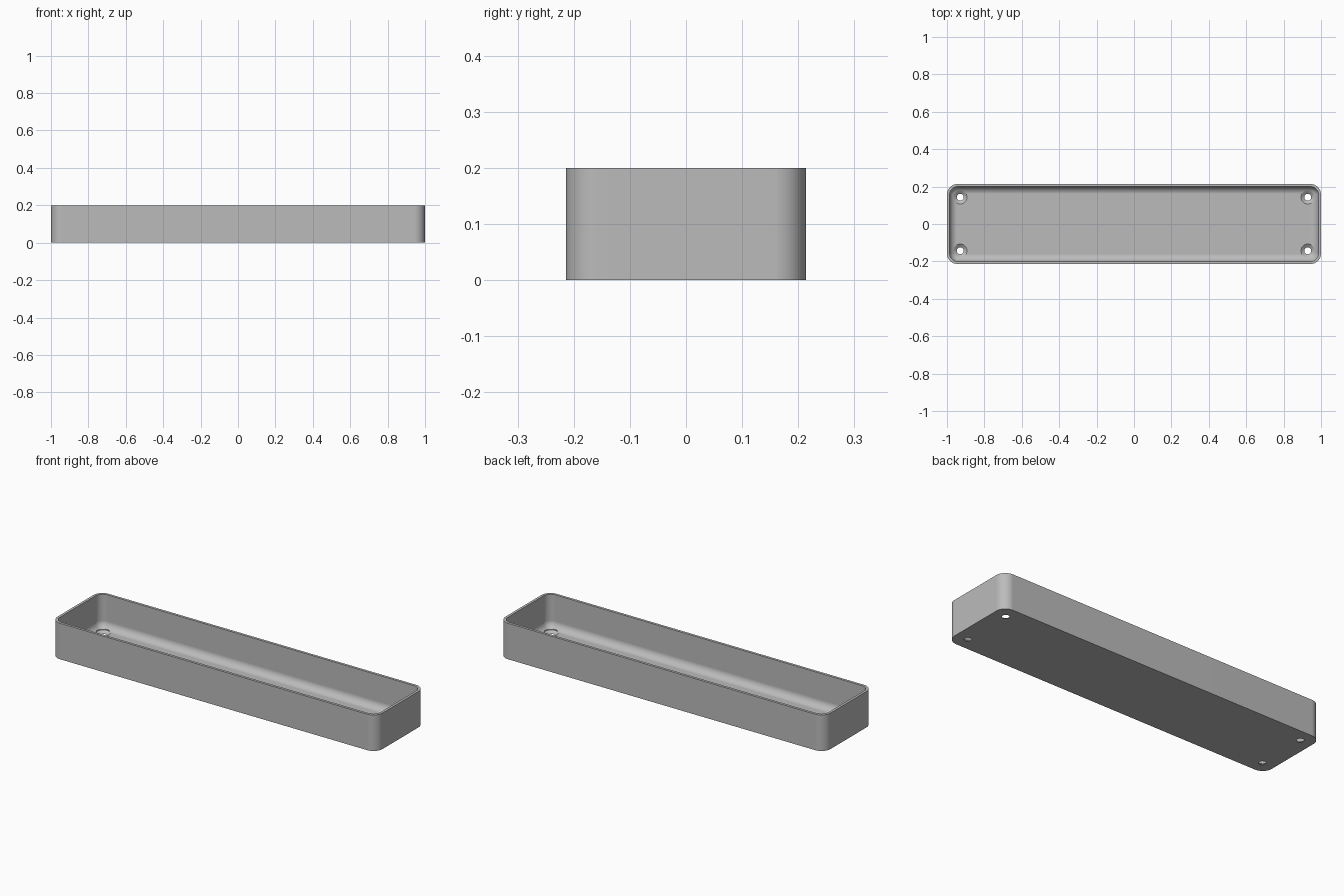
import bpy, bmesh
from math import pi, sin, cos, radians

cube = bpy.data.objects.get("Cube")
if cube:
    bpy.data.objects.remove(cube, do_unlink=True)

HALF_X, HALF_Y, HEIGHT = 1.0, 0.214, 0.2
CORNER, WALL, FLOOR, FILLET = 0.057, 0.0143, 0.0143, 0.04
HOLE_X, HOLE_Y, HOLE_R, SINK_R = 0.929, 0.143, 0.018, 0.036

grey = bpy.data.materials.new("plain grey")
grey.use_nodes = True
grey.diffuse_color = (0.5, 0.5, 0.5, 1)
grey.node_tree.nodes["Principled BSDF"].inputs["Base Color"].default_value = (0.5, 0.5, 0.5, 1)


def rounded_rectangle(inset, z, steps=10):
    """Points of the tray outline, moved inward by inset."""
    r = CORNER - inset
    cx, cy = HALF_X - CORNER, HALF_Y - CORNER
    points = []
    for quarter, (sx, sy) in enumerate([(1, 1), (-1, 1), (-1, -1), (1, -1)]):
        for i in range(steps + 1):
            a = (quarter + i / steps) * pi / 2
            points.append((sx * cx + r * cos(a), sy * cy + r * sin(a), z))
    return points


def circle(x, y, r, z, sides=40):
    return [(x + r * cos(2 * pi * i / sides), y + r * sin(2 * pi * i / sides), z)
            for i in range(sides)]


def loft(name, rings):
    """Closed solid made by joining rings in order and capping both ends."""
    bm = bmesh.new()
    loops = [[bm.verts.new(p) for p in ring] for ring in rings]
    n = len(loops[0])
    for a, b in zip(loops, loops[1:]):
        for i in range(n):
            j = (i + 1) % n
            bm.faces.new((a[i], a[j], b[j], b[i]))
    bm.faces.new(loops[0][::-1])
    bm.faces.new(loops[-1])
    bmesh.ops.recalc_face_normals(bm, faces=bm.faces)
    mesh = bpy.data.meshes.new(name)
    bm.to_mesh(mesh)
    bm.free()
    mesh.materials.append(grey)
    obj = bpy.data.objects.new(name, mesh)
    bpy.context.collection.objects.link(obj)
    return obj


# Tray shell: outer wall, rim, inner wall, floor fillet and floor
rings = [rounded_rectangle(0, 0), rounded_rectangle(0, HEIGHT),
         rounded_rectangle(WALL, HEIGHT)]
for i in range(11):
    a = i / 10 * pi / 2
    rings.append(rounded_rectangle(WALL + FILLET * (1 - cos(a)),
                                   FLOOR + FILLET * (1 - sin(a))))
tray = loft("tray", rings)
bpy.context.view_layer.objects.active = tray
tray.select_set(True)

# Countersunk screw holes in the four corners
for sx in (-1, 1):
    for sy in (-1, 1):
        x, y = sx * HOLE_X, sy * HOLE_Y
        cutter = loft("hole_cutter", [circle(x, y, HOLE_R, -0.02),
                                      circle(x, y, HOLE_R, 0.001),
                                      circle(x, y, SINK_R, FLOOR),
                                      circle(x, y, SINK_R, 0.08)])
        cutter.hide_render = True
        cut = tray.modifiers.new("screw hole", "BOOLEAN")
        cut.operation = "DIFFERENCE"
        cut.solver = "EXACT"
        cut.object = cutter
        bpy.ops.object.modifier_apply(modifier=cut.name)
        bpy.data.objects.remove(cutter, do_unlink=True)

# Smooth corners and fillets, with crisp rims and flat faces
bpy.ops.object.shade_smooth_by_angle(angle=radians(30))
weighted = tray.modifiers.new("flat face normals", "WEIGHTED_NORMAL")
weighted.keep_sharp = True
